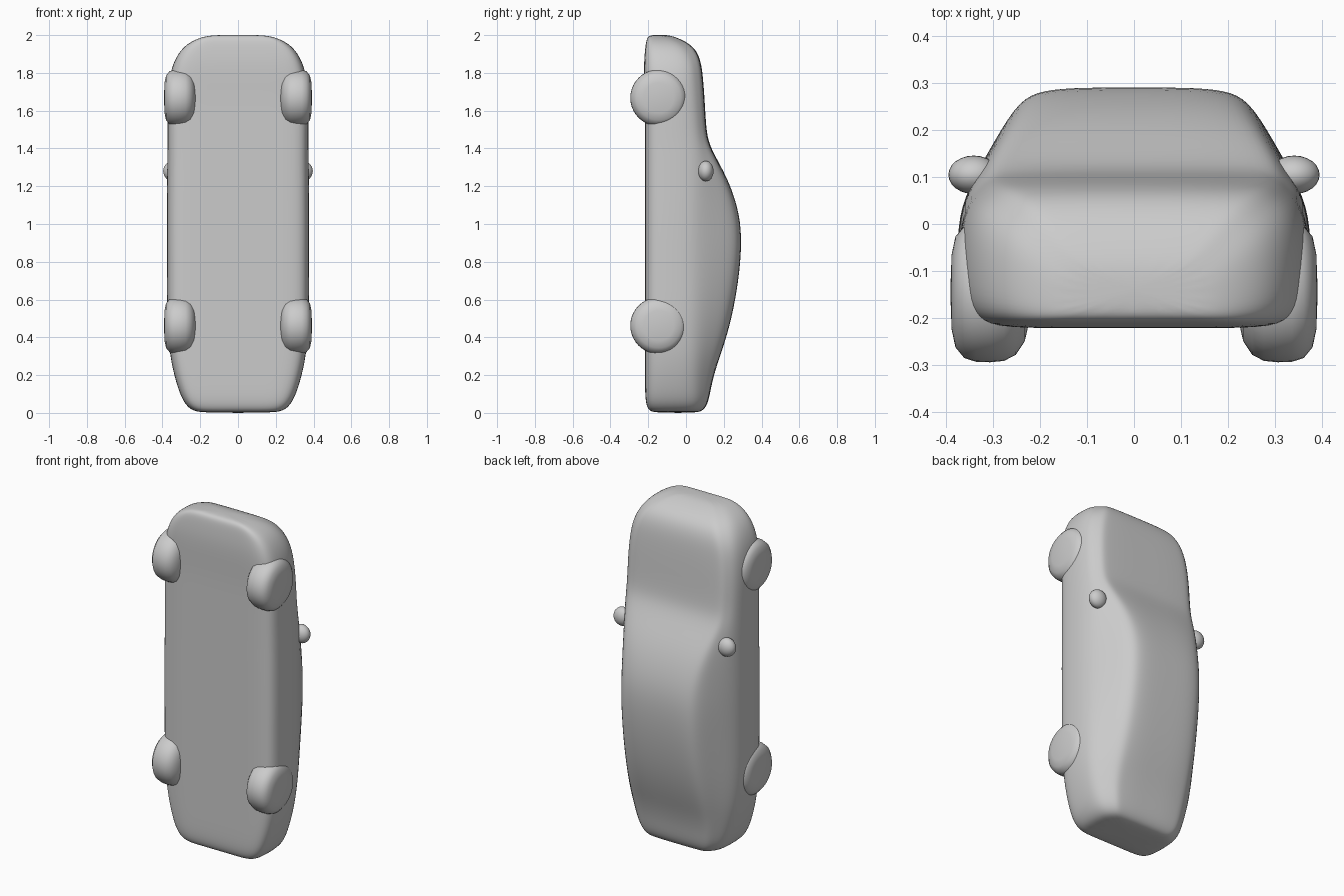
import bpy, bmesh, math
from mathutils import Matrix

old = bpy.data.objects.get("Cube")
if old:
    bpy.data.objects.remove(old, do_unlink=True)

GREY = (0.6, 0.6, 0.6, 1.0)
paint = bpy.data.materials.new("plain grey")
paint.diffuse_color = GREY
paint.use_nodes = True
bsdf = next(n for n in paint.node_tree.nodes if n.type == 'BSDF_PRINCIPLED')
bsdf.inputs["Base Color"].default_value = GREY
bsdf.inputs["Roughness"].default_value = 0.7


def make_object(name, bm):
    bmesh.ops.recalc_face_normals(bm, faces=bm.faces)
    for f in bm.faces:
        f.smooth = True
    mesh = bpy.data.meshes.new(name)
    bm.to_mesh(mesh)
    bm.free()
    mesh.materials.append(paint)
    obj = bpy.data.objects.new(name, mesh)
    bpy.context.collection.objects.link(obj)
    return obj


# Body stations from tail to nose:
# height, half width, underside y, top y, top half width, belt y
STATIONS = [
    (0.000, 0.20, -0.17, 0.060, 0.14, 0.02),
    (0.015, 0.25, -0.20, 0.095, 0.18, 0.04),
    (0.06, 0.292, -0.215, 0.120, 0.20, 0.05),
    (0.15, 0.325, -0.217, 0.135, 0.215, 0.05),
    (0.25, 0.350, -0.217, 0.162, 0.22, 0.055),
    (0.35, 0.366, -0.217, 0.198, 0.22, 0.06),
    (0.50, 0.376, -0.217, 0.242, 0.22, 0.065),
    (0.70, 0.376, -0.217, 0.279, 0.22, 0.07),
    (0.90, 0.377, -0.217, 0.296, 0.22, 0.07),
    (1.05, 0.377, -0.217, 0.284, 0.22, 0.07),
    (1.20, 0.376, -0.217, 0.238, 0.24, 0.07),
    (1.32, 0.375, -0.217, 0.177, 0.27, 0.07),
    (1.42, 0.374, -0.217, 0.122, 0.29, 0.06),
    (1.50, 0.374, -0.217, 0.107, 0.29, 0.05),
    (1.65, 0.374, -0.217, 0.099, 0.29, 0.04),
    (1.78, 0.364, -0.222, 0.090, 0.275, 0.03),
    (1.86, 0.340, -0.222, 0.079, 0.25, 0.02),
    (1.92, 0.305, -0.217, 0.055, 0.22, -0.01),
    (1.96, 0.260, -0.212, 0.010, 0.18, -0.04),
    (1.988, 0.20, -0.205, -0.05, 0.14, -0.09),
    (2.002, 0.13, -0.185, -0.10, 0.09, -0.13),
]


def section(z, w, yb, yt, r, belt):
    """Closed outline: underside, flank, belt, sloping glass, roof."""
    edge = 0.95 * w
    drop = yt - belt
    half = [
        (0.45 * w, yb), (0.84 * w, yb), (0.965 * w, yb + 0.12 * (belt - yb)),
        (w, yb + 0.35 * (belt - yb)), (w, yb + 0.75 * (belt - yb)),
        (edge, belt),
        (edge + (r - edge) * 0.45, belt + drop * 0.50),
        (edge + (r - edge) * 0.82, belt + drop * 0.88),
        (r * 0.88, yt - 0.005 * min(1, drop / 0.1)), (r * 0.5, yt),
    ]
    ring = [(0, yb)] + half + [(0, yt)] + [(-x, y) for x, y in reversed(half)]
    return [(x, y, z) for x, y in ring]


# Lofted car body
bm = bmesh.new()
rings = [[bm.verts.new(p) for p in section(*s)] for s in STATIONS]
n = len(rings[0])
for a, b in zip(rings, rings[1:]):
    for i in range(n):
        j = (i + 1) % n
        bm.faces.new((a[i], a[j], b[j], b[i]))
bm.faces.new(rings[0])
bm.faces.new(rings[-1])
body = make_object("car_body", bm)
sub = body.modifiers.new("smooth", 'SUBSURF')
sub.levels = sub.render_levels = 2


# Soft tyre turned around the x axis: distance from centre plane, radius
TYRE = [(-0.085, 0.0), (-0.082, 0.07), (-0.074, 0.105), (-0.055, 0.134),
        (-0.03, 0.147), (0.0, 0.150), (0.03, 0.149), (0.055, 0.141),
        (0.074, 0.118), (0.082, 0.08), (0.085, 0.0)]


def wheel(name, side, z):
    bm = bmesh.new()
    verts = [bm.verts.new((side * x, r, 0)) for x, r in TYRE]
    edges = [bm.edges.new(e) for e in zip(verts, verts[1:])]
    bmesh.ops.spin(bm, geom=verts + edges, cent=(0, 0, 0), axis=(1, 0, 0),
                   angle=2 * math.pi, steps=40)
    bmesh.ops.remove_doubles(bm, verts=bm.verts, dist=0.0005)
    bmesh.ops.translate(bm, verts=bm.verts, vec=(side * 0.307, -0.145, z))
    make_object(name, bm)


# Rounded door mirror
def mirror(name, side):
    bm = bmesh.new()
    bmesh.ops.create_uvsphere(
        bm, u_segments=24, v_segments=14, radius=1,
        matrix=Matrix.Translation((side * 0.342, 0.105, 1.28))
        @ Matrix.Diagonal((0.054, 0.041, 0.054, 1)))
    make_object(name, bm)


for label, side in (("left", 1), ("right", -1)):
    wheel("front_wheel_" + label, side, 1.668)
    wheel("rear_wheel_" + label, side, 0.462)
    mirror("door_mirror_" + label, side)
